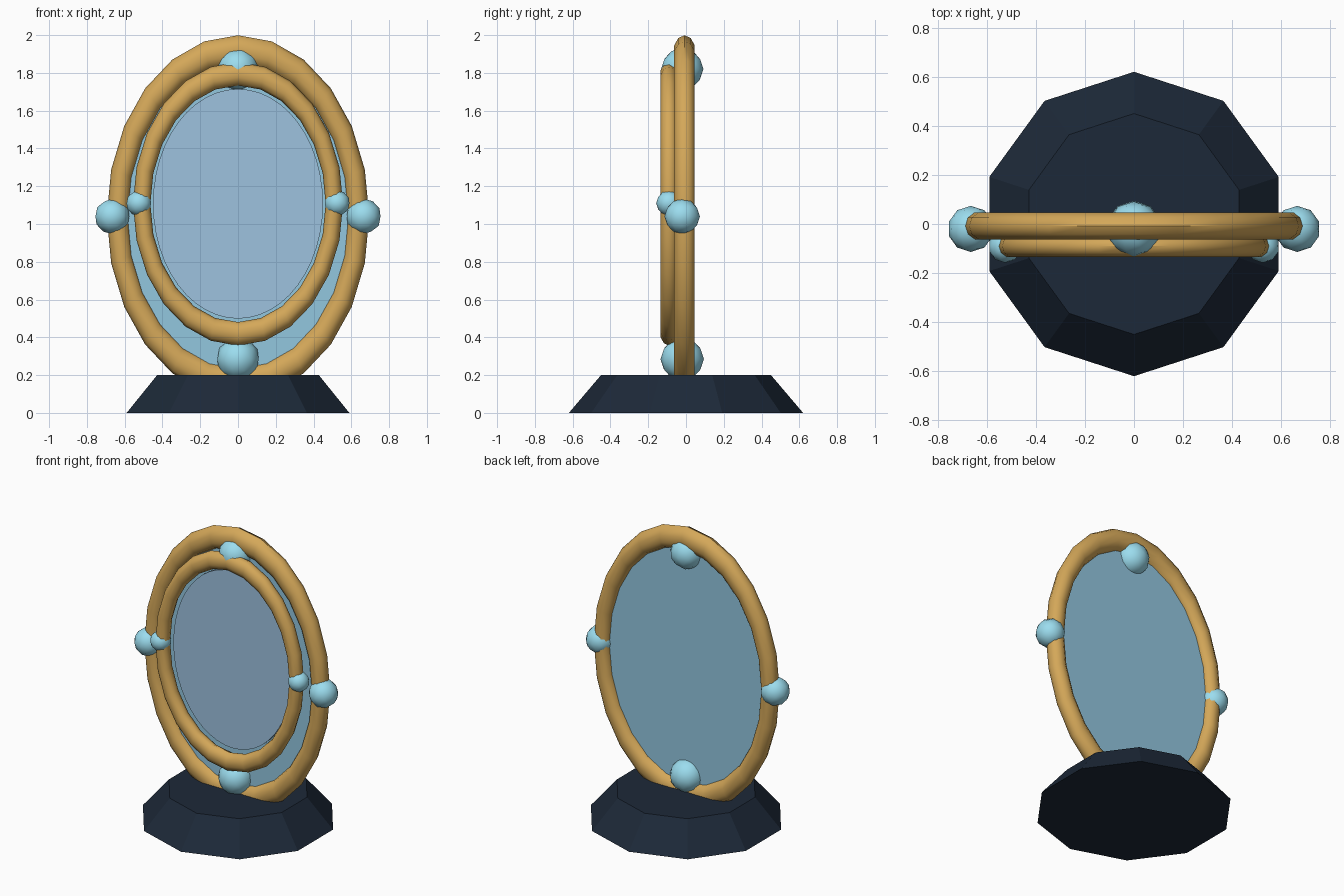
import bpy
from math import pi

if "Cube" in bpy.data.objects:
    bpy.data.objects.remove(bpy.data.objects["Cube"])


def material(name, rgb):
    m = bpy.data.materials.new(name)
    m.diffuse_color = (*rgb, 1)
    m.use_nodes = True
    m.node_tree.nodes["Principled BSDF"].inputs["Base Color"].default_value = m.diffuse_color
    return m


GOLD = material("gold", (0.66, 0.39, 0.10))
GEM = material("gem_blue", (0.33, 0.72, 0.86))
GLASS = material("glass_blue", (0.29, 0.57, 0.74))
PALE = material("pale_glass", (0.34, 0.54, 0.74))
NAVY = material("navy", (0.012, 0.022, 0.04))


def finish(name, mat, smooth=True):
    ob = bpy.context.object
    ob.name = name
    ob.data.materials.append(mat)
    bpy.ops.object.transform_apply(location=False, rotation=True, scale=True)
    if smooth:
        bpy.ops.object.shade_smooth_by_angle(angle=pi / 4)
    return ob


def oval_ring(name, major, minor, stretch, y, z):
    bpy.ops.mesh.primitive_torus_add(major_radius=major, minor_radius=minor,
                                     major_segments=24, minor_segments=10,
                                     location=(0, y, z), rotation=(pi / 2, 0, 0))
    bpy.context.object.scale = (1, stretch, 1)
    finish(name, GOLD)


def oval_disc(name, rx, rz, y, z, depth, mat):
    bpy.ops.mesh.primitive_cylinder_add(vertices=48, radius=1, depth=depth,
                                        location=(0, y, z), rotation=(pi / 2, 0, 0))
    bpy.context.object.scale = (rx, rz, 1)
    finish(name, mat)


def gem(name, r, loc):
    bpy.ops.mesh.primitive_ico_sphere_add(subdivisions=2, radius=r, location=loc)
    finish(name, GEM)


# Ten-sided tapered base
bpy.ops.mesh.primitive_cone_add(vertices=10, radius1=0.62, radius2=0.45, depth=0.2,
                                location=(0, 0, 0.1))
finish("base", NAVY, smooth=False)

# Outer frame with its backing pane
oval_ring("outer_frame", 0.638, 0.057, 1.38, -0.008, 1.04)
oval_disc("back_pane", 0.61, 0.84, -0.01, 1.04, 0.02, GLASS)

# Inner frame with the mirror face
oval_ring("inner_frame", 0.51, 0.046, 1.35, -0.09, 1.107)
oval_disc("mirror_face", 0.45, 0.608, -0.05, 1.107, 0.02, PALE)

# Gems at top, bottom and on both sides
gem("top_gem", 0.112, (0, -0.02, 1.82))
gem("bottom_gem", 0.115, (0, -0.02, 0.285))
for side, s in (("left", -1), ("right", 1)):
    gem(f"{side}_outer_gem", 0.094, (s * 0.665, -0.02, 1.04))
    gem(f"{side}_inner_gem", 0.068, (s * 0.525, -0.09, 1.11))
